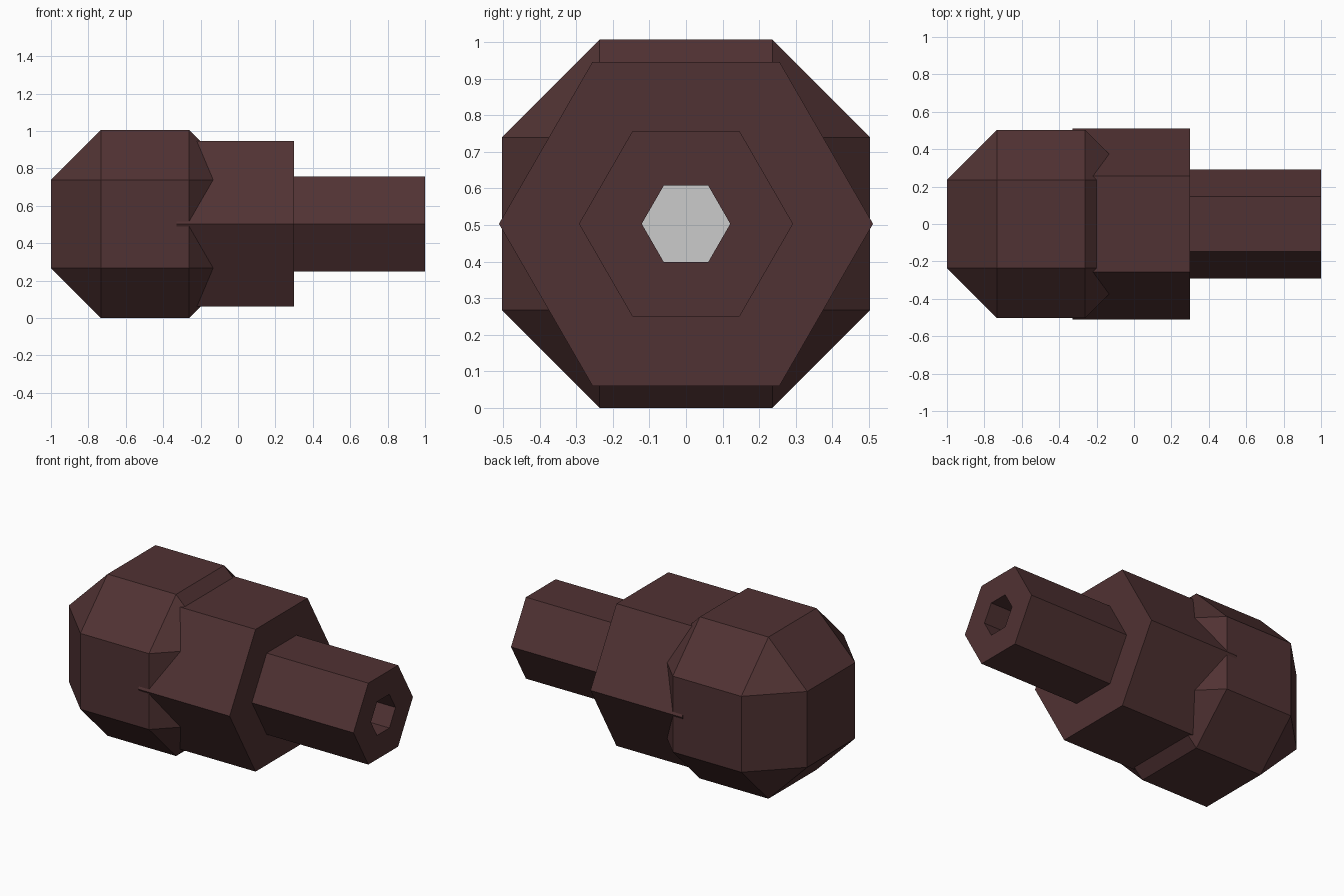
import bpy, bmesh
from math import cos, sin, pi

if "Cube" in bpy.data.objects:
    bpy.data.objects.remove(bpy.data.objects["Cube"])

CZ = 0.503  # height of the shared axis


def material(name, color):
    mat = bpy.data.materials.new(name)
    mat.diffuse_color = color
    mat.use_nodes = True
    mat.node_tree.nodes["Principled BSDF"].inputs["Base Color"].default_value = mat.diffuse_color
    return mat


def finish(name, bm, mat):
    bmesh.ops.recalc_face_normals(bm, faces=bm.faces[:])
    mesh = bpy.data.meshes.new(name)
    bm.to_mesh(mesh)
    bm.free()
    obj = bpy.data.objects.new(name, mesh)
    bpy.context.collection.objects.link(obj)
    if mat:
        mesh.materials.append(mat)
    return obj


def hex_ring(bm, x, r):
    return [bm.verts.new((x, r * cos(i * pi / 3), CZ + r * sin(i * pi / 3))) for i in range(6)]


brown = material("dark_brown", (0.081, 0.032, 0.033, 1))

# Chamfered cube body
bm = bmesh.new()
bmesh.ops.create_cube(bm, size=2 * CZ)
bmesh.ops.translate(bm, verts=bm.verts[:], vec=(CZ - 1, 0, CZ))
bmesh.ops.bevel(bm, geom=bm.edges[:], offset=0.267, offset_type='OFFSET',
                segments=1, profile=0.5, affect='EDGES')
finish("body", bm, brown)

# Stepped hexagonal collar and barrel, with the bore running back inside
bm = bmesh.new()
steps = [(-0.33, 0.511), (0.30, 0.511), (0.30, 0.2925),
         (1.00, 0.2925), (1.00, 0.121), (0.35, 0.121)]
rings = [hex_ring(bm, x, r) for x, r in steps]
for a, b in zip(rings, rings[1:]):
    for i in range(6):
        j = (i + 1) % 6
        bm.faces.new((a[i], a[j], b[j], b[i]))
bm.faces.new(rings[0])
floor = bm.faces.new(rings[-1])
floor.material_index = 1  # grey floor of the bore
barrel = finish("collar_and_barrel", bm, brown)
barrel.data.materials.append(material("grey", (0.8, 0.8, 0.8, 1)))
